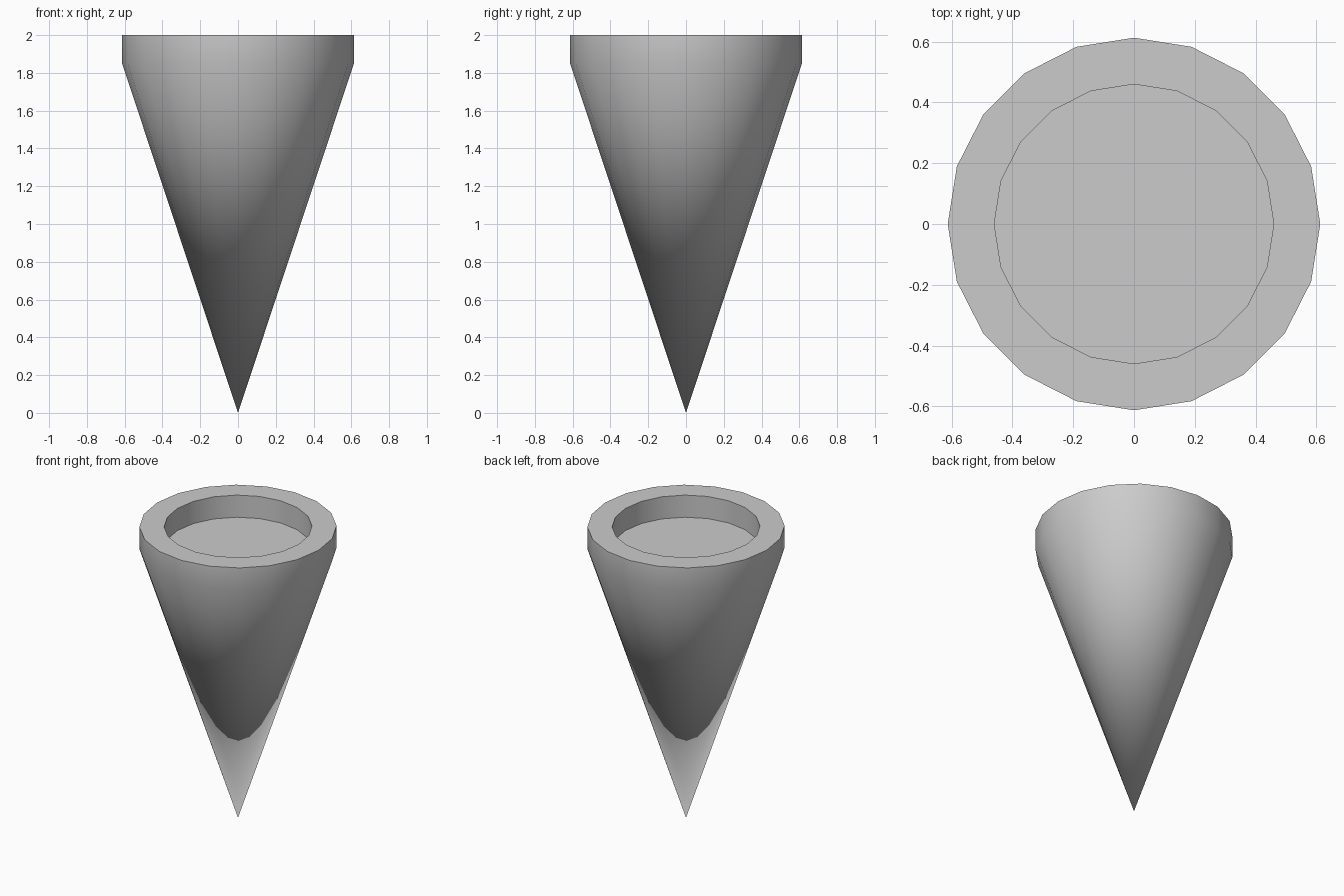
import bpy, bmesh, math

if "Cube" in bpy.data.objects:
    bpy.data.objects.remove(bpy.data.objects["Cube"])

SIDES = 20
# Profile from the outer cone edge up over the rim and down to the recess floor
PROFILE = [(0.613, 1.848), (0.613, 2.0), (0.46, 2.0), (0.46, 1.848)]

bm = bmesh.new()
rings = []
for r, z in PROFILE:
    rings.append([bm.verts.new((r * math.cos(2 * math.pi * i / SIDES),
                                r * math.sin(2 * math.pi * i / SIDES), z))
                  for i in range(SIDES)])
tip = bm.verts.new((0, 0, 0))

for i in range(SIDES):
    j = (i + 1) % SIDES
    # Pointed cone body
    bm.faces.new((tip, rings[0][j], rings[0][i]))
    # Outer band, flat rim and inner wall
    for a, b in zip(rings, rings[1:]):
        bm.faces.new((a[i], a[j], b[j], b[i]))
# Recess floor
bm.faces.new(rings[-1])
bmesh.ops.recalc_face_normals(bm, faces=bm.faces)

mesh = bpy.data.meshes.new("cone_cup")
bm.to_mesh(mesh)
bm.free()
cone = bpy.data.objects.new("cone_cup", mesh)
bpy.context.collection.objects.link(cone)

# Smooth sides, crisp rim
bpy.context.view_layer.objects.active = cone
cone.select_set(True)
bpy.ops.object.shade_smooth_by_angle(angle=math.radians(30))
